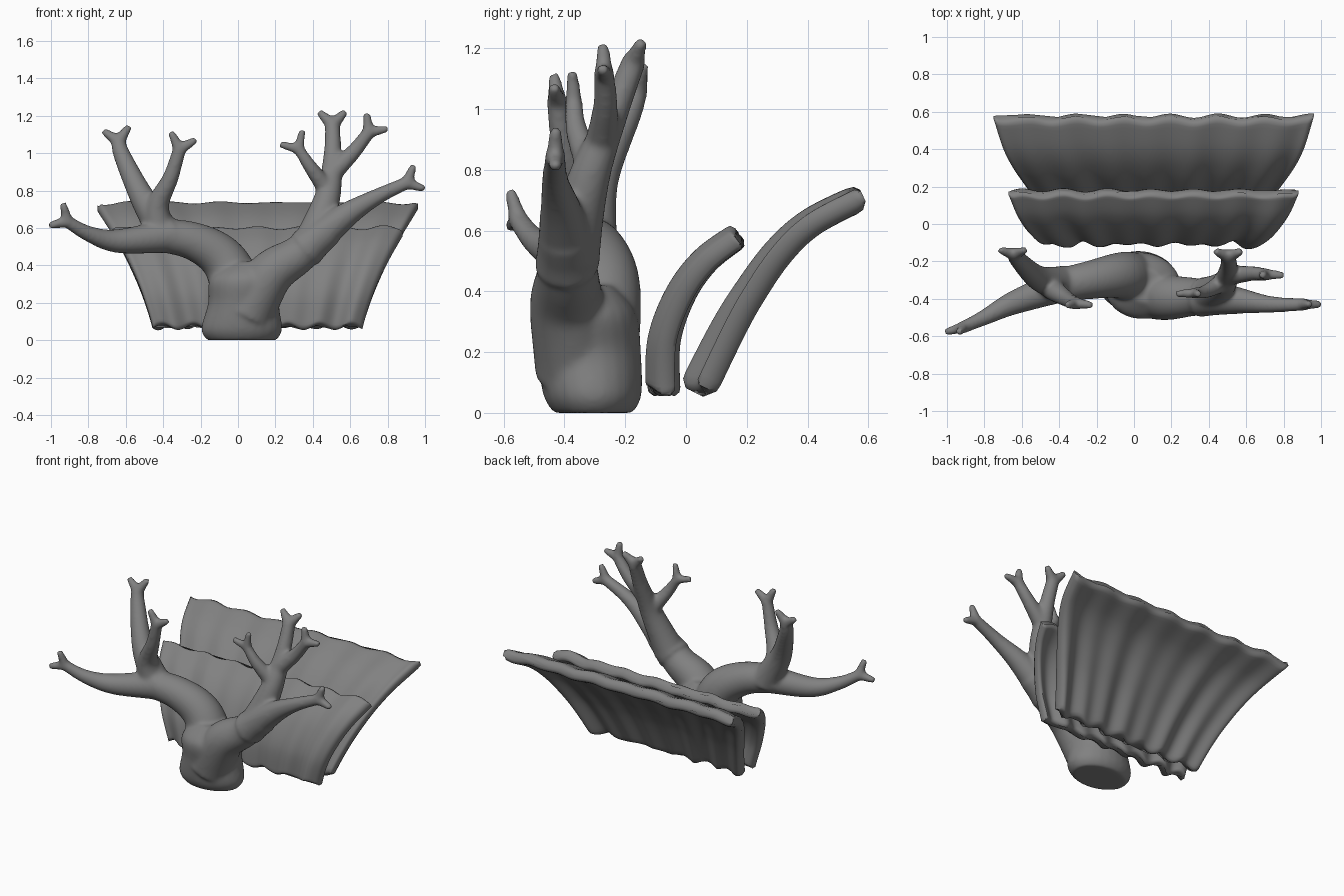
import bpy, bmesh, math
from mathutils import Vector

if "Cube" in bpy.data.objects:
    bpy.data.objects.remove(bpy.data.objects["Cube"])

# Dark grey used on every part
grey = bpy.data.materials.new("dark_grey")
grey.diffuse_color = (.22, .22, .22, 1)
grey.use_nodes = True
grey.node_tree.nodes["Principled BSDF"].inputs["Base Color"].default_value = grey.diffuse_color


def spline(keys, t):
    """Catmull-Rom through tuples of any length, t in 0..1"""
    n = len(keys) - 1
    i = min(int(t * n), n - 1)
    f = t * n - i
    a, b, c, d = (keys[max(0, min(n, i + k))] for k in (-1, 0, 1, 2))
    return [0.5 * (2 * q + (r - p) * f + (2 * p - 5 * q + 4 * r - s) * f * f
            + (3 * q - p - 3 * r + s) * f ** 3) for p, q, r, s in zip(a, b, c, d)]


def loft(bm, rings):
    """Skin closed rings of points and cap both ends"""
    vs = [[bm.verts.new(p) for p in ring] for ring in rings]
    n = len(vs[0])
    for a, b in zip(vs, vs[1:]):
        for j in range(n):
            bm.faces.new((a[j], a[(j + 1) % n], b[(j + 1) % n], b[j]))
    bm.faces.new(vs[0][::-1])
    bm.faces.new(vs[-1])


def circle(c, u, v, n=24):
    angles = [math.tau * k / n for k in range(n)]
    return [c + u * math.cos(a) + v * math.sin(a) for a in angles]


def limb(bm, r0, r1, *keys, fork=True):
    """Tapered tube through points; a fork ends it in two pointed twig tips"""
    steps = 8 * (len(keys) - 1)
    ps = [Vector(spline(keys, i / steps)) for i in range(steps + 1)]
    side, rings = None, []
    for i, p in enumerate(ps):
        d = (ps[min(i + 1, steps)] - ps[max(i - 1, 0)]).normalized()
        side = d.orthogonal() if side is None else side - d * side.dot(d)
        side.normalize()
        r = r1 + (r0 - r1) * (1 - i / steps) ** (1.8 if fork else 1.2)
        rings.append(circle(p, side * r, d.cross(side) * r))
    loft(bm, rings)
    if fork:
        across = d.cross(Vector((0, 1, 0))).normalized() * .072
        for s in (-1, 1):
            tip = ps[-1] + d * .068 + across * s
            limb(bm, r1, .019, ps[-1] - d * .01, tip, fork=False)


def make_object(name, bm):
    bmesh.ops.recalc_face_normals(bm, faces=bm.faces)
    me = bpy.data.meshes.new(name)
    bm.to_mesh(me)
    bm.free()
    me.materials.append(grey)
    ob = bpy.data.objects.new(name, me)
    bpy.context.collection.objects.link(ob)
    bpy.context.view_layer.objects.active = ob
    ob.select_set(True)
    bpy.ops.object.shade_smooth_by_angle(angle=math.radians(60))
    ob.select_set(False)
    return ob


# Tree trunk: stacked ellipses (x, y, z, x radius, y radius)
bm = bmesh.new()
trunk = [(.02, -.305, 0, .185, .13), (.02, -.308, .06, .217, .162), (.03, -.32, .2, .19, .172),
         (.05, -.335, .33, .2, .17), (.06, -.33, .42, .1, .09)]
rings = []
for i in range(25):
    x, y, z, rx, ry = spline(trunk, i / 24)
    rings.append(circle(Vector((x, y, max(z, 0))), Vector((rx, 0, 0)), Vector((0, ry, 0))))
loft(bm, rings)

# Left limb, its low branch and two upright branches
limb(bm, .15, .085, (.02, -.3, .2), (-.07, -.275, .42), (-.24, -.3, .53), (-.46, -.34, .565), fork=False)
limb(bm, .097, .034, (-.36, -.32, .56), (-.64, -.42, .53), (-.8, -.5, .57), (-.92, -.555, .64))
limb(bm, .1, .038, (-.38, -.32, .55), (-.51, -.29, .76), (-.62, -.19, .99), (-.64, -.16, 1.07))
limb(bm, .09, .036, (-.42, -.32, .58), (-.43, -.35, .72), (-.36, -.4, .87), (-.31, -.425, 1.03))

# Right limb, its low branch and three upright branches
limb(bm, .15, .085, (.05, -.35, .15), (.17, -.39, .35), (.32, -.39, .455), (.48, -.4, .585), fork=False)
limb(bm, .11, .035, (.36, -.39, .49), (.56, -.41, .655), (.73, -.43, .76), (.91, -.43, .845))
limb(bm, .1, .041, (.39, -.38, .52), (.48, -.32, .77), (.505, -.24, .98), (.505, -.17, 1.16))
limb(bm, .055, .03, (.48, -.31, .8), (.385, -.36, .93), (.32, -.37, 1.03))
limb(bm, .058, .035, (.49, -.28, .88), (.62, -.265, 1.01), (.705, -.27, 1.12))

# Fuse everything into one skin
tree = make_object("tree", bm)
m = tree.modifiers.new("fuse", 'REMESH')
m.mode, m.voxel_size, m.use_smooth_shade = 'VOXEL', .01, True
m = tree.modifiers.new("soften", 'SMOOTH')
m.factor, m.iterations = .5, 16


def half_width(z):
    """Sheets flare outward as they rise"""
    k = max(0, (z - .07) / .64)
    return .56 + .17 * k + .125 * k * k


def pleated_sheet(name, thick, phase, *profile):
    """Thick curved sheet swept along a (y, z) profile, pleated across its width"""
    bm = bmesh.new()
    nu, nv = 120, 40
    rings = []
    for j in range(nv + 1):
        t = j / nv
        y, z = spline(profile, t)
        y0, z0 = spline(profile, max(t - .03, 0))
        y1, z1 = spline(profile, min(t + .03, 1))
        tan = Vector((0, y1 - y0, z1 - z0)).normalized()
        nor = Vector((0, -tan.z, tan.y))
        front, back = [], []
        for i in range(nu + 1):
            s = 2 * i / nu - 1
            w = math.sin(s * 23 + phase) * .55 + math.sin(s * 14 + 2 * phase + t) * .45
            # pleats are deep at the hem and the ends, shallow at the rim
            off = w * (.016 - .01 * t) * (.8 + 1.2 * s * s)
            slide = .015 * math.sin(s * 21 + phase * 3) * (.7 * t ** 6 + (1 - t) ** 6)
            c = Vector((.105 + s * half_width(z), y, z)) + nor * off + tan * slide
            # rounded borders
            edge = min(1, min(t, 1 - t) * 18, (1 - abs(s)) * 24)
            h = thick / 2 * (.45 + .55 * math.sqrt(edge * (2 - edge)))
            front.append(c + nor * h)
            back.append(c - nor * h)
        rings.append(front + back[::-1])
    loft(bm, rings)
    return make_object(name, bm)


# Two leaning pleated sheets behind the tree
pleated_sheet("front_sheet", .07, .6, (-.075, .07), (-.07, .24), (-.015, .39), (.065, .5), (.17, .58))
pleated_sheet("back_sheet", .075, 1.9, (.035, .08), (.13, .27), (.2, .39), (.3, .53), (.41, .63), (.572, .712))
